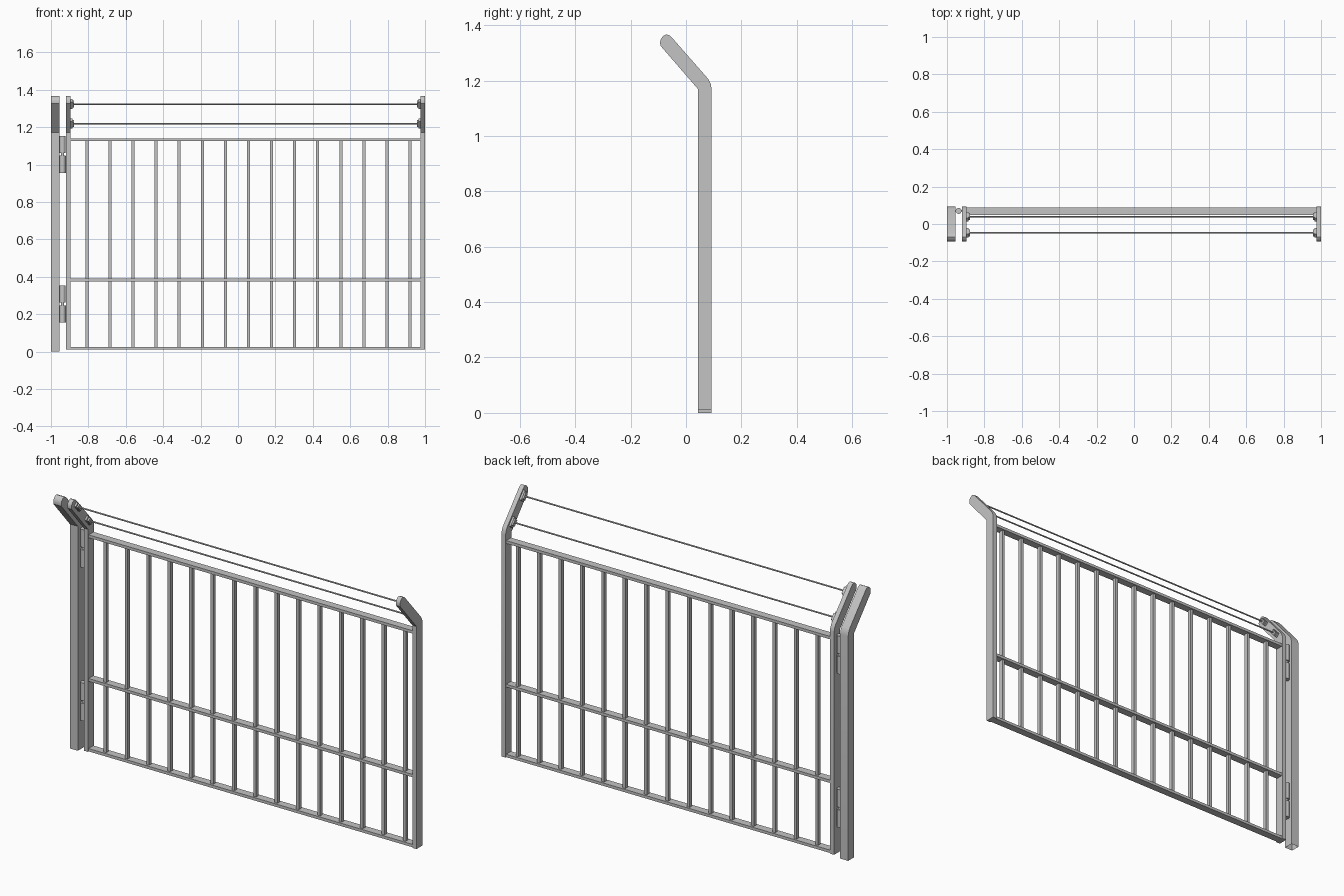
import bpy, bmesh, math
from mathutils import Matrix, Vector

if "Cube" in bpy.data.objects:
    bpy.data.objects.remove(bpy.data.objects["Cube"])

steel = bpy.data.materials.new("grey steel")
steel.diffuse_color = (0.55, 0.55, 0.55, 1)
steel.use_nodes = True
steel.node_tree.nodes["Principled BSDF"].inputs["Base Color"].default_value = steel.diffuse_color


def finish(name, bm, smooth=False):
    bmesh.ops.recalc_face_normals(bm, faces=bm.faces)
    mesh = bpy.data.meshes.new(name)
    bm.to_mesh(mesh)
    bm.free()
    mesh.materials.append(steel)
    obj = bpy.data.objects.new(name, mesh)
    bpy.context.collection.objects.link(obj)
    if smooth:
        bpy.ops.object.select_all(action='DESELECT')
        obj.select_set(True)
        bpy.context.view_layer.objects.active = obj
        bpy.ops.object.shade_smooth_by_angle(angle=math.radians(30))
    return obj


def add_box(bm, center, size, tilt=0.0):
    m = (Matrix.Translation(center) @ Matrix.Rotation(tilt, 4, 'X')
         @ Matrix.Diagonal((*size, 1)))
    bmesh.ops.create_cube(bm, size=1, matrix=m)


def add_rod(bm, center, radius, length, axis='Z', sides=16):
    rot = Matrix.Rotation(math.pi / 2, 4, 'Y') if axis == 'X' else Matrix()
    bmesh.ops.create_cone(bm, cap_ends=True, segments=sides, radius1=radius,
                          radius2=radius, depth=length,
                          matrix=Matrix.Translation(center) @ rot)


# Cranked post: side profile extruded along x
def cranked_post(name, x0, x1, bottom, open_end=False):
    profile = [(0.0425, bottom), (0.0925, bottom), (0.0925, 1.17),
               (0.089, 1.189), (0.08, 1.206), (-0.049, 1.353),
               (-0.058, 1.362), (-0.07, 1.367), (-0.082, 1.361),
               (-0.0905, 1.351), (-0.0935, 1.338), (-0.0925, 1.326),
               (0.0425, 1.17)]
    bm = bmesh.new()
    face = bm.faces.new([bm.verts.new((x0, y, z)) for y, z in profile])
    ext = bmesh.ops.extrude_face_region(bm, geom=[face], use_keep_orig=True)
    verts = [v for v in ext["geom"] if isinstance(v, bmesh.types.BMVert)]
    bmesh.ops.translate(bm, verts=verts, vec=(x1 - x0, 0, 0))
    bmesh.ops.recalc_face_normals(bm, faces=bm.faces)
    if open_end:
        caps = [f for f in bm.faces if f.calc_center_median().z < bottom + 0.001]
        bmesh.ops.delete(bm, geom=caps, context='FACES_ONLY')
    finish(name, bm, smooth=True)


cranked_post("hinge_post", -1.0, -0.954, 0.0, open_end=True)
cranked_post("gate_stile_left", -0.919, -0.895, 0.01)
cranked_post("gate_stile_right", 0.976, 1.0, 0.01)

# Horizontal rails
LEFT, RIGHT, DEPTH = -0.895, 0.976, 0.0675
MID, SPAN = (LEFT + RIGHT) / 2, RIGHT - LEFT
for name, z in (("bottom_rail", 0.018), ("middle_rail", 0.383), ("top_rail", 1.132)):
    bm = bmesh.new()
    add_box(bm, (MID, DEPTH, z), (SPAN, 0.04, 0.015))
    finish(name, bm)

# Vertical bars
bm = bmesh.new()
for i in range(15):
    add_box(bm, (-0.808 + i * 0.1234, DEPTH, 0.575), (0.016, 0.02, 1.1))
finish("vertical_bars", bm)

# Wires strung between tilted brackets on the arms
TILT = math.atan2(0.135, 0.155)
wires, brackets = bmesh.new(), bmesh.new()
for y, z in ((-0.047, 1.323), (0.04, 1.219)):
    add_rod(wires, (MID, y, z), 0.004, SPAN - 0.02, 'X', 10)
    for x, s in ((LEFT, 1), (RIGHT, -1)):
        add_box(brackets, (x + s * 0.005, y, z), (0.01, 0.024, 0.05), TILT)
        add_box(brackets, (x + s * 0.0135, y, z), (0.009, 0.02, 0.034), TILT)
finish("wires", wires, smooth=True)
finish("wire_brackets", brackets)

# Barrel hinges between the post and the gate
for name, z in (("upper_hinge", 1.054), ("lower_hinge", 0.254)):
    bm = bmesh.new()
    for s in (-1, 1):
        add_rod(bm, (-0.938, 0.07, z + s * 0.053), 0.016, 0.092)
        # Short leaf welding each barrel half to its side
        add_box(bm, (-0.9365 + s * -0.012, 0.07, z + s * 0.053), (0.012, 0.008, 0.09))
    add_rod(bm, (-0.938, 0.07, z), 0.009, 0.03)
    finish(name, bm, smooth=True)
